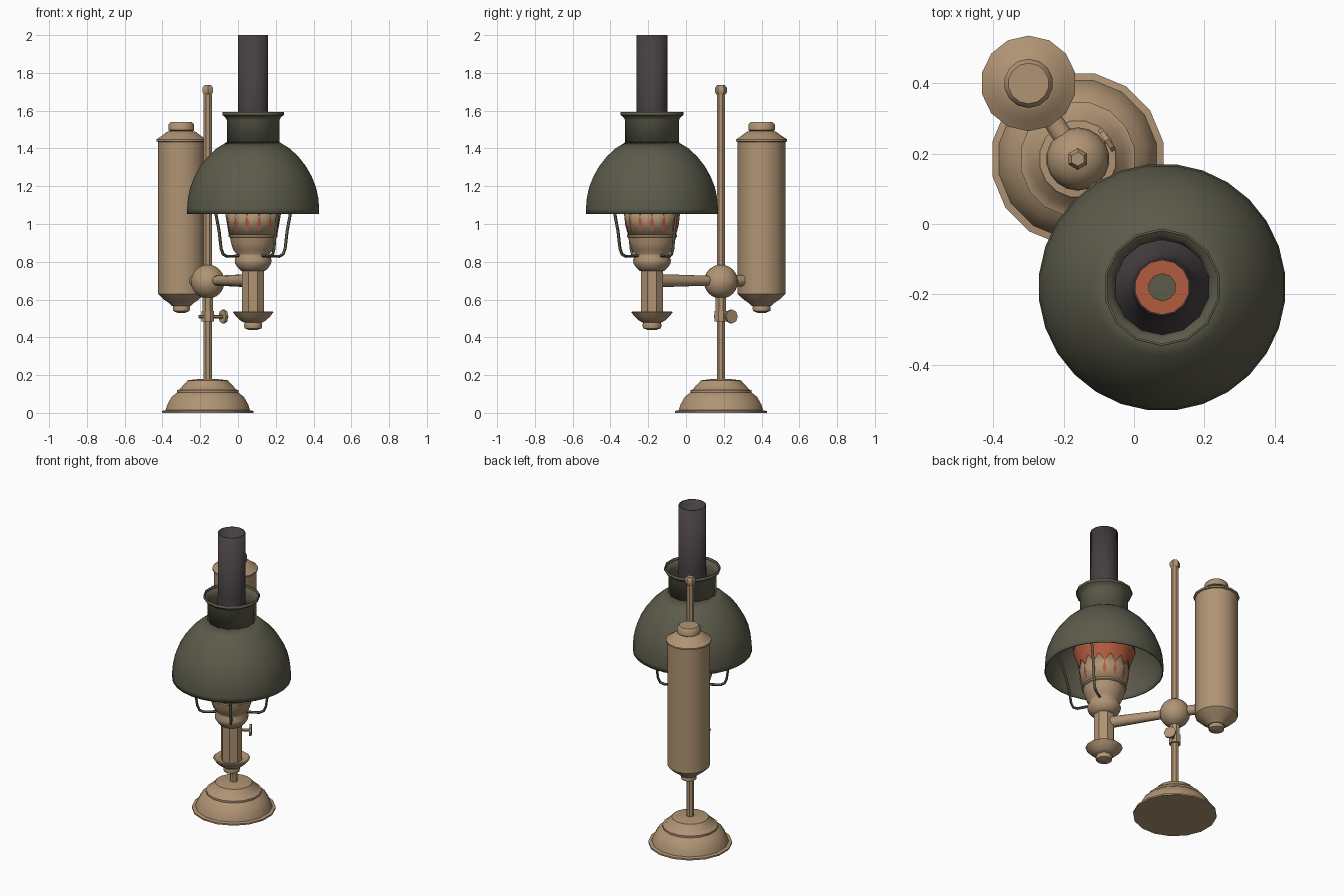
import bpy, bmesh, math
from mathutils import Vector

if "Cube" in bpy.data.objects:
    bpy.data.objects.remove(bpy.data.objects["Cube"])

def material(name, rgb):
    m = bpy.data.materials.new(name)
    lin = [((c / 255 + 0.055) / 1.055) ** 2.4 for c in rgb]
    m.diffuse_color = (*lin, 1)
    m.use_nodes = True
    m.node_tree.nodes["Principled BSDF"].inputs["Base Color"].default_value = m.diffuse_color
    return m

BRASS = material("aged_brass", (176, 148, 116))
GREEN = material("olive_shade", (92, 91, 75))
SMOKE = material("smoked_chimney", (70, 63, 65))
ORANGE = material("orange_glow", (180, 92, 62))

POST = Vector((-0.16, 0.185, 0))
LAMP = Vector((0.08, -0.18, 0))
TANK = Vector((-0.30, 0.40, 0))
FWD = (LAMP - POST).normalized()
SIDE = Vector((-FWD.y, FWD.x, 0))

def finish(ob, mat, angle=42):
    ob.data.materials.clear()
    ob.data.materials.append(mat)
    bpy.ops.object.select_all(action='DESELECT')
    ob.select_set(True)
    bpy.context.view_layer.objects.active = ob
    bpy.ops.object.shade_smooth_by_angle(angle=math.radians(angle))
    return ob

def mesh_object(name, bm, loc, mat):
    me = bpy.data.meshes.new(name)
    bm.to_mesh(me)
    bm.free()
    ob = bpy.data.objects.new(name, me)
    ob.location = loc
    bpy.context.collection.objects.link(ob)
    return finish(ob, mat)

def lathe(name, profile, loc, mat, seg=14, caps=True, wall=0):
    """Turn (radius, height) points, listed bottom to top, about a vertical axis."""
    bm = bmesh.new()
    rings = [[bm.verts.new((r * math.cos(math.tau * (j + 0.5) / seg),
                            r * math.sin(math.tau * (j + 0.5) / seg), z))
              for j in range(seg)] for r, z in profile]
    for a, b in zip(rings, rings[1:]):
        for j in range(seg):
            k = (j + 1) % seg
            bm.faces.new((a[j], a[k], b[k], b[j]))
    if caps:
        bm.faces.new(rings[0][::-1])
        bm.faces.new(rings[-1])
    ob = mesh_object(name, bm, loc, mat)
    if wall:
        mod = ob.modifiers.new("wall", 'SOLIDIFY')
        mod.thickness = wall
        mod.offset = -1
    return ob

def rod(name, p, q, r1, r2, mat, seg=10):
    p, q = Vector(p), Vector(q)
    bpy.ops.mesh.primitive_cone_add(vertices=seg, radius1=r1, radius2=r2,
                                    depth=(q - p).length, location=(p + q) / 2,
                                    rotation=(q - p).to_track_quat('Z', 'Y').to_euler())
    ob = bpy.context.object
    ob.name = name
    return finish(ob, mat)

# Stepped foot and post
lathe("base", [(.248, 0), (.248, .01), (.228, .014), (.218, .045), (.195, .085), (.165, .108),
               (.165, .12), (.152, .124), (.135, .145), (.115, .163), (.11, .172),
               (.06, .178), (.024, .18)], POST, BRASS, 16)
lathe("post", [(.024, .17), (.024, 1.69)], POST, BRASS, 8)
lathe("post_finial", [(.024, 1.685), (.031, 1.697), (.031, 1.722), (.02, 1.736)], POST, BRASS, 6)

# Ball joint on the post
bpy.ops.mesh.primitive_uv_sphere_add(segments=18, ring_count=12, radius=.09,
                                     location=POST + Vector((0, 0, .695)))
bpy.context.object.name = "ball_joint"
finish(bpy.context.object, BRASS)

# Height clamp with thumb screw
up = Vector((0, 0, .51))
lathe("clamp_collar", [(.036, .485), (.036, .54)], POST, BRASS, 8)
lathe("clamp_sleeve", [(.03, .54), (.03, .62)], POST, BRASS, 8)
rod("clamp_screw", POST + up - SIDE * .055, POST + up + SIDE * .1, .009, .009, BRASS, 6)
rod("thumb_wheel", POST + up + SIDE * .092, POST + up + SIDE * .106, .037, .037, BRASS, 8)

# Arms from the ball to the burner and to the oil tank
up = Vector((0, 0, .7))
rod("burner_arm", POST + up, LAMP + up, .024, .036, BRASS)
rod("tank_arm", POST + up, TANK + up, .03, .03, BRASS)

# Oil tank
lathe("oil_tank", [(.05, .565), (.065, .58), (.095, .6), (.127, .63), (.127, 1.435), (.136, 1.438),
                   (.136, 1.447), (.105, 1.468), (.078, 1.488), (.06, 1.492)], TANK, BRASS, 14)
lathe("tank_cap", [(.058, 1.488), (.07, 1.497), (.07, 1.527), (.058, 1.54)], TANK, BRASS, 14)
lathe("tank_drain_knob", [(.022, .53), (.046, .54), (.048, .56), (.04, .575)], TANK, BRASS, 10)

# Burner column, drip cup and knob
lathe("burner_column", [(.063, .52), (.063, .765)], LAMP, BRASS, 8)
lathe("drip_cup", [(.05, .478), (.07, .49), (.092, .51), (.11, .533), (.105, .537), (.06, .522)],
      LAMP, BRASS, 14)
lathe("drip_knob", [(.025, .44), (.047, .448), (.051, .463), (.045, .482)], LAMP, BRASS, 10)
lathe("burner_body", [(.062, .75), (.08, .765), (.098, .79), (.1, .81), (.09, .833), (.09, .842),
                      (.108, .862), (.12, .9), (.126, .928), (.133, .932), (.133, .942),
                      (.12, .946)], LAMP, BRASS, 14)

# Crown with pointed teeth round the burner
TEETH = 14
bm = bmesh.new()
low, high = [], []
for i in range(TEETH * 2):
    a = math.tau * i / (TEETH * 2)
    low.append(bm.verts.new((.128 * math.cos(a), .128 * math.sin(a), .94)))
    r, z = (.157, 1.10) if i % 2 else (.146, 1.045)
    high.append(bm.verts.new((r * math.cos(a), r * math.sin(a), z)))
for i in range(TEETH * 2):
    k = (i + 1) % (TEETH * 2)
    bm.faces.new((low[i], low[k], high[k], high[i]))
crown = mesh_object("burner_crown", bm, LAMP, BRASS)
crown.modifiers.new("wall", 'SOLIDIFY').thickness = .005

# Orange diamonds between the teeth
bm = bmesh.new()
for i in range(TEETH):
    a = math.tau * i / TEETH
    out, tan = Vector((math.cos(a), math.sin(a), 0)), Vector((-math.sin(a), math.cos(a), 0))
    pts = [(0, .955), (.012, 1.0), (0, 1.045), (-.012, 1.0)]
    bm.faces.new([bm.verts.new(out * (.133 + (z - .94) * .17) + tan * w + Vector((0, 0, z)))
                  for w, z in pts])
mesh_object("crown_diamonds", bm, LAMP, ORANGE)

# Glowing bowl, flame spreader and smoked chimney
lathe("glow_bowl", [(.118, .945), (.14, 1.045), (.165, 1.12), (.185, 1.18)], LAMP, ORANGE, 14)
lathe("flame_spreader", [(.03, 1.175), (.04, 1.195), (.04, 1.2)], LAMP, GREEN, 10)
lathe("chimney", [(.185, 1.178), (.183, 1.23), (.165, 1.3), (.13, 1.37), (.098, 1.43),
                  (.085, 1.5), (.082, 1.6), (.082, 2.0)], LAMP, SMOKE, 14, caps=False, wall=.005)

# Domed shade and its collar
lathe("shade_dome", [(.352, 1.052), (.352, 1.08), (.347, 1.14), (.335, 1.195), (.313, 1.25),
                     (.282, 1.305), (.243, 1.355), (.195, 1.4), (.138, 1.435)],
      LAMP, GREEN, 28, caps=False, wall=.007)
lathe("shade_collar", [(.142, 1.425), (.142, 1.55), (.152, 1.566), (.167, 1.577), (.167, 1.594)],
      LAMP, GREEN, 14, caps=False, wall=.007)

# Three bent wires that carry the shade
for n, d in enumerate((FWD, SIDE, -SIDE)):
    cu = bpy.data.curves.new("shade_wire", 'CURVE')
    cu.dimensions = '3D'
    cu.bevel_depth = .008
    cu.bevel_resolution = 1
    path = [(.08, .832), (.165, .828), (.19, .84), (.203, .87), (.215, .96), (.235, 1.05),
            (.265, 1.16), (.3, 1.262)]
    sp = cu.splines.new('POLY')
    sp.points.add(len(path) - 1)
    for p, (r, z) in zip(sp.points, path):
        p.co = (*(LAMP + d * r + Vector((0, 0, z))), 1)
    ob = bpy.data.objects.new("shade_wire_%d" % (n + 1), cu)
    bpy.context.collection.objects.link(ob)
    bpy.ops.object.select_all(action='DESELECT')
    ob.select_set(True)
    bpy.context.view_layer.objects.active = ob
    bpy.ops.object.convert(target='MESH')
    finish(bpy.context.object, GREEN, 60)
